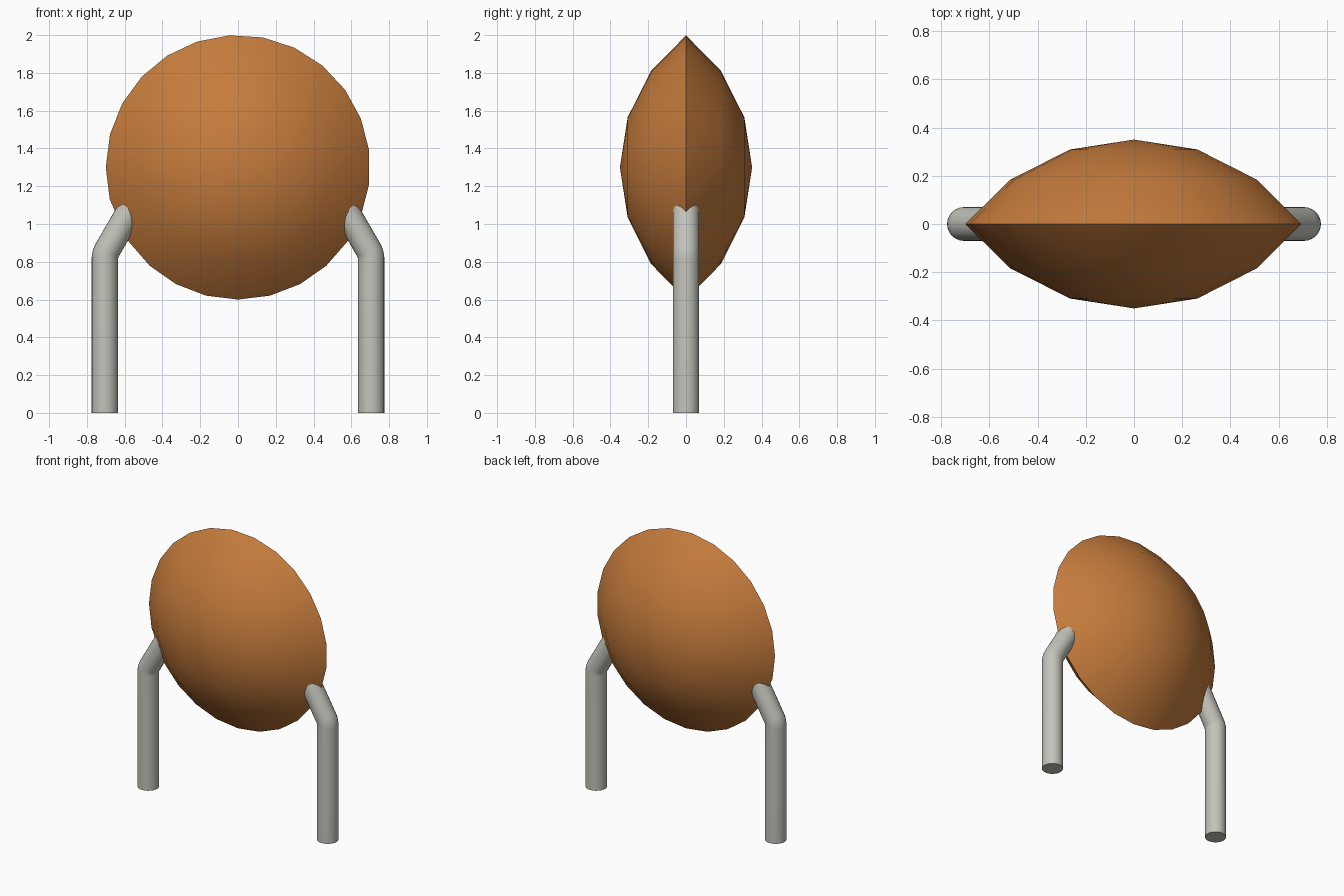
import bpy, bmesh, math
from math import sin, cos, radians, pi

if "Cube" in bpy.data.objects:
    bpy.data.objects.remove(bpy.data.objects["Cube"])


def finish(bm, name, color):
    bmesh.ops.remove_doubles(bm, verts=bm.verts, dist=1e-5)
    bmesh.ops.recalc_face_normals(bm, faces=bm.faces)
    me = bpy.data.meshes.new(name)
    bm.to_mesh(me)
    bm.free()
    ob = bpy.data.objects.new(name, me)
    bpy.context.collection.objects.link(ob)
    mat = bpy.data.materials.new(name + "_color")
    mat.diffuse_color = color
    mat.use_nodes = True
    mat.node_tree.nodes["Principled BSDF"].inputs["Base Color"].default_value = mat.diffuse_color
    me.materials.append(mat)
    bpy.ops.object.select_all(action='DESELECT')
    bpy.context.view_layer.objects.active = ob
    ob.select_set(True)
    bpy.ops.object.shade_smooth_by_angle(angle=radians(40))
    return ob


def bridge(bm, a, b):
    n = len(a)
    for i in range(n):
        j = (i + 1) % n
        bm.faces.new((a[i], a[j], b[j], b[i]))


# Lens-shaped body: two shallow spherical caps meeting at a sharp rim
CZ, R, H = 1.3, 0.7, 0.35
SPHERE = (R * R + H * H) / (2 * H)
angles = [-90 + 14.4 * k for k in range(15)] + [180 + 14 * k for k in range(-4, 5)] + [256]
bm = bmesh.new()


def ring(r, side):
    y = side * (math.sqrt(SPHERE ** 2 - r * r) - (SPHERE - H))
    return [bm.verts.new((r * sin(radians(a)), y, CZ + r * cos(radians(a)))) for a in angles]


rim = ring(R, 1)
for side in (-1, 1):
    outer, inner = ring(0.512, side), ring(0.265, side)
    bridge(bm, rim, outer)
    bridge(bm, outer, inner)
    tip = bm.verts.new((0, side * H, CZ))
    for i in range(len(angles)):
        bm.faces.new((inner[i], inner[(i + 1) % len(angles)], tip))
finish(bm, "disc_body", (0.56, 0.2, 0.045, 1))

# Wire leads: straight pin, filleted 30 degree bend, end buried in the body
PIN_X, PIN_R, BEND_R, SIDES = 0.705, 0.07, 0.1, 24
path = [(PIN_X, 0.0, 0.0)]
for k in range(5):
    t = radians(7.5 * k)
    path.append((PIN_X - BEND_R * (1 - cos(t)), 0.813 + BEND_R * sin(t), t))
x, z, t = path[-1]
path.append((x - 0.3 * sin(t), z + 0.3 * cos(t), t))

for side, name in ((-1, "left_lead"), (1, "right_lead")):
    bm = bmesh.new()
    rings = []
    for x, z, t in path:
        loop = []
        for i in range(SIDES):
            a = 2 * pi * i / SIDES
            u = PIN_R * cos(a)
            loop.append(bm.verts.new((side * (x + u * cos(t)), PIN_R * sin(a), z + u * sin(t))))
        rings.append(loop)
    for a, b in zip(rings, rings[1:]):
        bridge(bm, a, b)
    bm.faces.new(rings[0])
    bm.faces.new(rings[-1])
    finish(bm, name, (0.55, 0.55, 0.5, 1))
